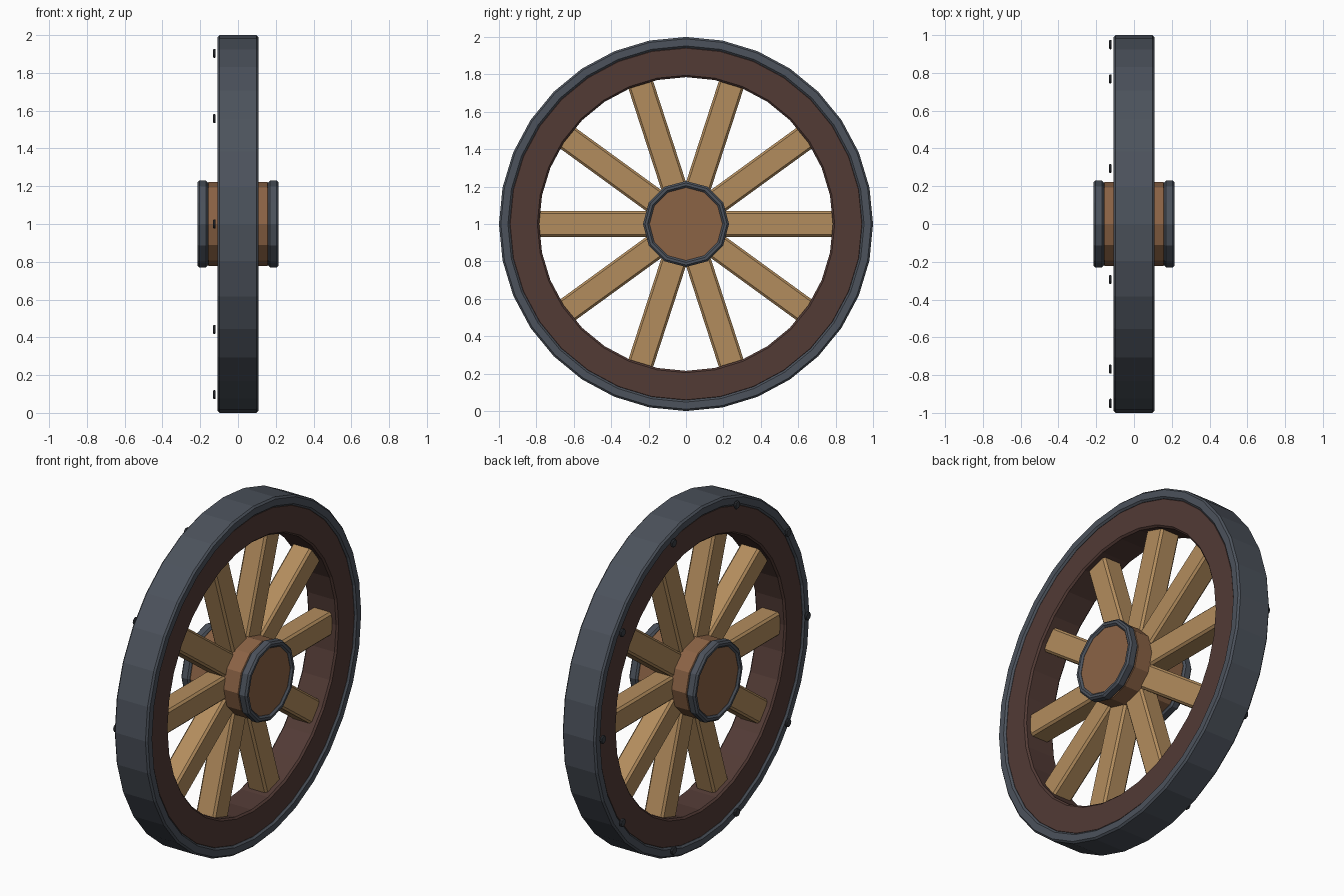
import bpy, bmesh
from math import cos, sin, pi
from mathutils import Matrix

cube = bpy.data.objects.get("Cube")
if cube:
    bpy.data.objects.remove(cube, do_unlink=True)


def material(name, rgb):
    m = bpy.data.materials.new(name)
    m.use_nodes = True
    m.diffuse_color = (*rgb, 1)
    m.node_tree.nodes["Principled BSDF"].inputs["Base Color"].default_value = (*rgb, 1)
    return m


iron = material("blue grey iron", (0.072, 0.085, 0.107))
dark_iron = material("dark iron", (0.04, 0.045, 0.055))
dark_wood = material("dark wood", (0.085, 0.043, 0.036))
light_wood = material("light wood", (0.45, 0.265, 0.11))
hub_wood = material("hub wood", (0.26, 0.125, 0.06))

CENTRE = Matrix.Translation((0, 0, 1))  # wheel centre, axle along x
SPOKES = 10


def finish(name, bm, mat, bevel=0.0):
    bmesh.ops.recalc_face_normals(bm, faces=bm.faces)
    mesh = bpy.data.meshes.new(name)
    bm.to_mesh(mesh)
    bm.free()
    mesh.materials.append(mat)
    ob = bpy.data.objects.new(name, mesh)
    bpy.context.collection.objects.link(ob)
    if bevel:
        mod = ob.modifiers.new("edge_bevel", "BEVEL")
        mod.width = bevel
        mod.segments = 1
        mod.limit_method = "ANGLE"
        mod.angle_limit = pi / 4
    return ob


def ring(name, inner, outer, x0, x1, sides, mat, bevel):
    """Rectangular section swept round the axle."""
    bm = bmesh.new()
    section = [(inner, x0), (outer, x0), (outer, x1), (inner, x1)]
    loops = []
    for i in range(sides):
        a = 2 * pi * i / sides
        loops.append([bm.verts.new((x, r * cos(a), r * sin(a))) for r, x in section])
    for i in range(sides):
        a, b = loops[i], loops[(i + 1) % sides]
        for k in range(4):
            j = (k + 1) % 4
            bm.faces.new((a[k], a[j], b[j], b[k]))
    bm.transform(CENTRE)
    return finish(name, bm, mat, bevel)


def disc(name, r, x0, x1, sides, mat, bevel, place=Matrix()):
    """Solid cylinder along the axle, with a corner on the y axis."""
    bm = bmesh.new()
    bmesh.ops.create_cone(bm, cap_ends=True, segments=sides, radius1=r, radius2=r, depth=x1 - x0)
    bm.transform(CENTRE @ place @ Matrix.Translation(((x0 + x1) / 2, 0, 0)) @ Matrix.Rotation(pi / 2, 4, "Y"))
    return finish(name, bm, mat, bevel)


# Rim: iron tyre around a wooden ring
ring("iron_tyre", 0.942, 1.0, -0.108, 0.108, 32, iron, 0.01)
ring("wooden_rim", 0.785, 0.95, -0.098, 0.098, 32, dark_wood, 0.01)

# Hub: wooden barrel with an iron band at each end
disc("hub_barrel", 0.222, -0.165, 0.165, 12, hub_wood, 0.01)
disc("hub_core", 0.205, -0.203, 0.203, 12, hub_wood, 0)
for side, x0 in (("right", -0.2145), ("left", 0.1595)):
    ring("hub_band_" + side, 0.195, 0.23, x0, x0 + 0.055, 12, iron, 0.01)

# Spokes, and rivets on the right face of the tyre
for i in range(SPOKES):
    turn = Matrix.Rotation(2 * pi * i / SPOKES, 4, "X")
    bm = bmesh.new()
    bmesh.ops.create_cube(bm, size=1)
    bm.transform(CENTRE @ turn @ Matrix.Translation((0, 0.455, 0)) @ Matrix.Diagonal((0.125, 0.69, 0.138, 1)))
    finish(f"spoke_{i + 1}", bm, light_wood, 0.012)
    disc(f"rivet_{i + 1}", 0.025, -0.132, -0.118, 8, dark_iron, 0.004,
         turn @ Matrix.Translation((0, 0.95, 0)))
